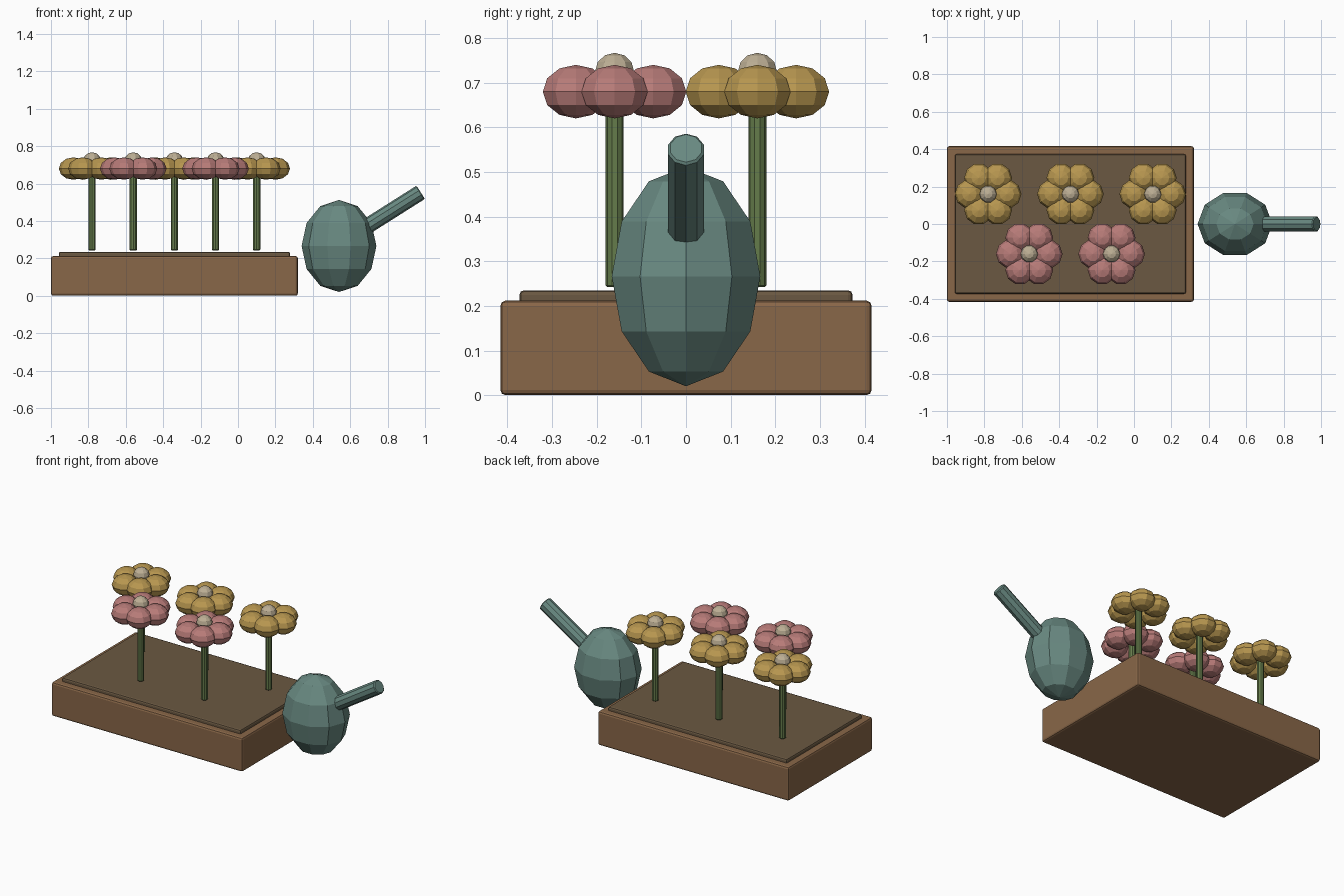
import bpy, bmesh, math
from mathutils import Matrix, Vector

if "Cube" in bpy.data.objects:
    bpy.data.objects.remove(bpy.data.objects["Cube"])


def material(name, rgb):
    m = bpy.data.materials.new(name)
    m.diffuse_color = (*rgb, 1)
    m.use_nodes = True
    m.node_tree.nodes["Principled BSDF"].inputs["Base Color"].default_value = m.diffuse_color
    return m


WOOD = material("wood", (0.25, 0.135, 0.065))
SOIL = material("soil", (0.145, 0.098, 0.054))
GREEN = material("stem_green", (0.13, 0.2, 0.07))
YELLOW = material("yellow_petal", (0.48, 0.31, 0.08))
PINK = material("pink_petal", (0.48, 0.2, 0.19))
CREAM = material("cream", (0.51, 0.43, 0.3))
TEAL = material("teal_metal", (0.14, 0.25, 0.22))


def finish(bm, name, mat):
    me = bpy.data.meshes.new(name)
    bm.to_mesh(me)
    bm.free()
    me.materials.append(mat)
    ob = bpy.data.objects.new(name, me)
    bpy.context.collection.objects.link(ob)
    return ob


def bevel(ob, width, segments=1):
    b = ob.modifiers.new("bevel", 'BEVEL')
    b.width, b.segments, b.limit_method = width, segments, 'ANGLE'
    b.angle_limit = math.radians(50)


def box(name, centre, size, mat, width):
    bm = bmesh.new()
    bmesh.ops.create_cube(bm, size=1, matrix=Matrix.LocRotScale(
        Vector(centre), None, Vector(size)))
    bevel(finish(bm, name, mat), width, 2)


def add_ball(bm, centre, radii, segments=10):
    # low-poly ellipsoid with a vertex column facing +x
    m = Matrix.LocRotScale(Vector(centre), None, Vector(radii)) @ Matrix.Rotation(-math.pi / 2, 4, 'Z')
    bmesh.ops.create_uvsphere(bm, u_segments=segments, v_segments=6, radius=1, matrix=m)


def rod(name, start, end, radius, sides, mat, width):
    a, b = Vector(start), Vector(end)
    rot = (b - a).to_track_quat('Z', 'Y').to_matrix().to_4x4()
    bm = bmesh.new()
    bmesh.ops.create_cone(bm, cap_ends=True, segments=sides, radius1=radius, radius2=radius,
                          depth=(b - a).length, matrix=Matrix.Translation((a + b) / 2) @ rot)
    bevel(finish(bm, name, mat), width)


# Planter box and soil
box("planter_box", (-0.34, 0, 0.106), (1.32, 0.832, 0.212), WOOD, 0.012)
box("soil", (-0.34, 0, 0.21), (1.236, 0.746, 0.05), SOIL, 0.01)

# Flowers in two staggered rows
for i in range(5):
    x = -0.78 + 0.22 * i
    y = 0.16 if i % 2 == 0 else -0.16
    rod(f"stem_{i + 1}", (x, y, 0.242), (x, y, 0.70), 0.02, 10, GREEN, 0.004)
    bm = bmesh.new()
    for k in range(6):
        a = math.radians(60 * k)
        add_ball(bm, (x + 0.1 * math.cos(a), y + 0.1 * math.sin(a), 0.68), (0.078, 0.078, 0.06))
    finish(bm, f"petals_{i + 1}", YELLOW if i % 2 == 0 else PINK)
    bm = bmesh.new()
    add_ball(bm, (x, y, 0.725), (0.046, 0.046, 0.042))
    finish(bm, f"flower_centre_{i + 1}", CREAM)

# Watering can body and spout
bm = bmesh.new()
add_ball(bm, (0.54, 0, 0.266), (0.2, 0.175, 0.246))
finish(bm, "watering_can_body", TEAL)
rod("watering_can_spout", (0.64, 0, 0.34), (0.977, 0, 0.553), 0.042, 10, TEAL, 0.005)
